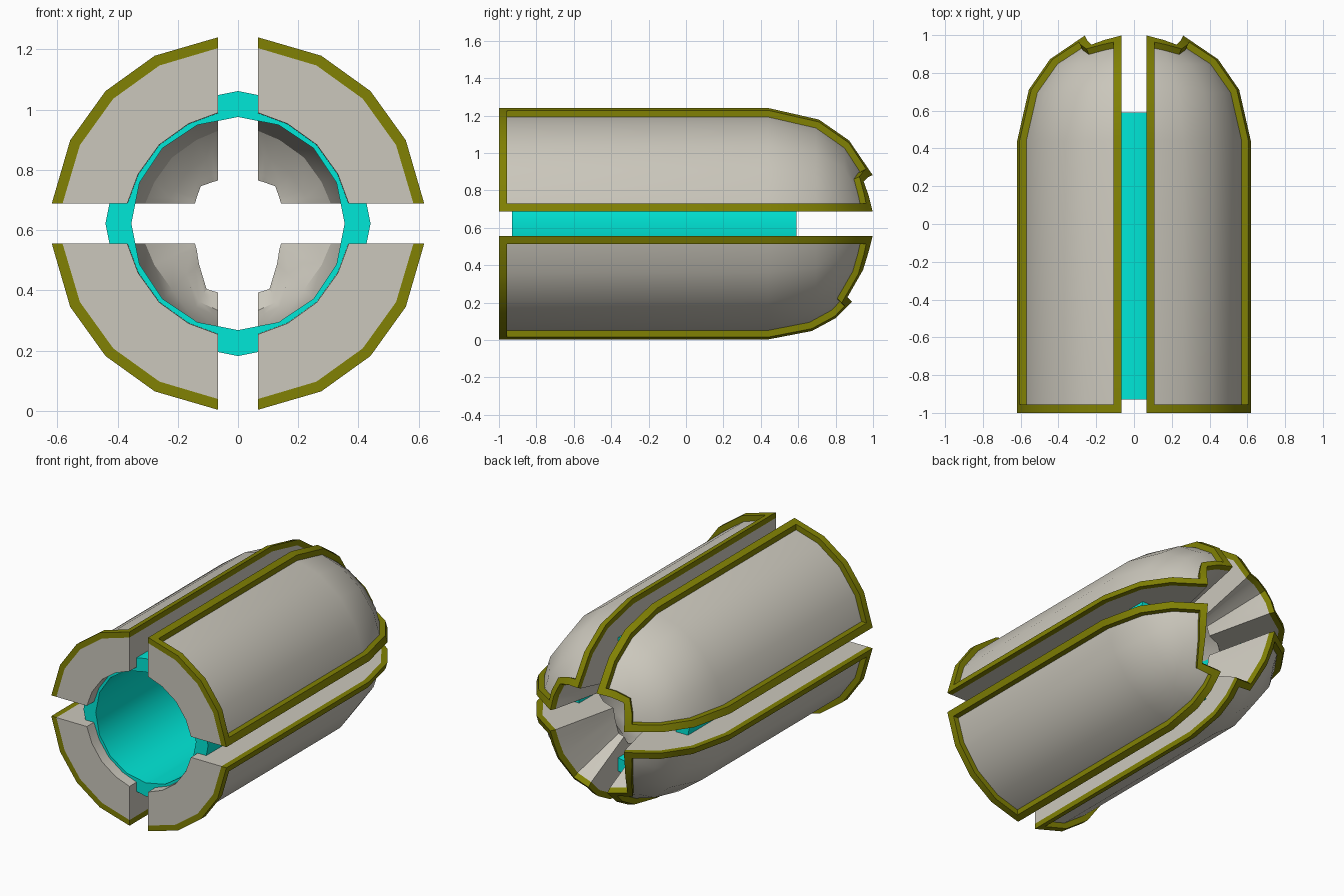
import bpy, bmesh, math
from mathutils import Vector

if "Cube" in bpy.data.objects:
    bpy.data.objects.remove(bpy.data.objects["Cube"])

R, ZC, Y0, SLOT = 0.622, 0.622, 0.44, 0.066
BORDER, DEPTH = 0.044, 0.036


def material(name, rgb):
    m = bpy.data.materials.new(name)
    m.diffuse_color = (*rgb, 1)
    m.use_nodes = True
    m.node_tree.nodes["Principled BSDF"].inputs["Base Color"].default_value = m.diffuse_color
    return m


GREY = material("warm grey", (0.60, 0.575, 0.505))
OLIVE = material("olive", (0.22, 0.22, 0.001))
CYAN = material("turquoise", (0.0, 0.82, 0.70))

ANGLES = [6.1, 26.4, 45, 63.6, 83.9]          # measured from the vertical slot
RIM_UPPER = [(.066, .998, .26), (.155, .975, .25), (.225, .95, .225),
             (.25, .975, .155), (.26, .998, .066)]
RIM_LOWER = [(.066, .888, .417), (.19, .862, .395), (.235, .947, .246),
             (.25, .975, .155), (.26, .998, .066)]
LAT_UPPER = [44] * 5
LAT_LOWER = [35, 35, 42, 44, 44]


def step(a, b, d):
    """Point on the line a-b at distance d from a."""
    return a + (b - a) * min(0.6, d / (b - a).length)


def layer(kind, rim, lats):
    """Grid of points of one skin: 0 frame, 1 recessed panel, 2 cavity."""
    s = 1 - DEPTH / R
    rows = []
    for k in range(5):
        row = []
        for i, ang in enumerate(ANGLES):
            a = math.radians(ang)
            low = lats[i] < 40
            lat = math.radians([0, 0, 22 if low else 25.8, lats[i], 0][k])
            r = R * math.cos(lat)
            y = -1 if k == 0 else Y0 + R * math.sin(lat)
            if kind == 2:
                r = [.37, .346, .31, .29 if low else .24, 0][k]
                y = [-1, .30, .43, .49, 0][k]
            p = Vector((r * math.sin(a), y, r * math.cos(a)))
            if k == 4:
                p = Vector(rim[i])
                if kind == 2:
                    p = Vector((p.x * .55, .53, p.z * .55))
            if kind == 1:
                p.x *= s
                p.z *= s
                if p.y > Y0:
                    p.y = Y0 + (p.y - Y0) * s
            if i == 0:
                p.x = SLOT
            if i == 4:
                p.z = SLOT
            row.append(p)
        d = BORDER if kind < 2 else BORDER * .5
        # border columns beside both slots
        row.insert(1, step(row[0], row[1], d))
        row.insert(-1, step(row[-1], row[-2], d))
        rows.append(row)
    # border rows at the open end and around the nose opening
    rows.insert(1, [step(a, b, BORDER) for a, b in zip(rows[0], rows[1])])
    rows.insert(-1, [step(a, b, d) for a, b in zip(rows[-1], rows[-2])])
    return rows


def quarter_shell(name, sx, sz, rim, lats):
    bm = bmesh.new()
    V = [[[bm.verts.new((p.x * sx, p.y, ZC + p.z * sz)) for p in row]
          for row in layer(kind, rim, lats)] for kind in range(3)]
    n, m = len(V[0]), len(V[0][0])

    def quad(a, b, c, d, mat):
        bm.faces.new((a, b, c, d)).material_index = mat

    # raised frame, recessed panel and cavity
    for j in range(n - 1):
        for i in range(m - 1):
            edge = j in (0, n - 2) or i in (0, m - 2)
            for L in (0 if edge else 1, 2):
                quad(V[L][j][i], V[L][j][i + 1], V[L][j + 1][i + 1], V[L][j + 1][i],
                     1 if L == 0 else 0)

    def walls(A, B, lo, rows_hi, cols_hi, mat):
        for j in (lo, rows_hi):
            for i in range(lo, cols_hi):
                quad(A[j][i], A[j][i + 1], B[j][i + 1], B[j][i], mat)
        for i in (lo, cols_hi):
            for j in range(lo, rows_hi):
                quad(A[j][i], A[j + 1][i], B[j + 1][i], B[j][i], mat)

    walls(V[0], V[1], 0, n - 1, m - 1, 1)      # outside of the frame
    walls(V[0], V[1], 1, n - 2, m - 2, 1)      # inside of the frame
    walls(V[1], V[2], 0, n - 1, m - 1, 0)      # thick body
    finish(bm, name, [GREY, OLIVE])


def finish(bm, name, mats):
    bmesh.ops.recalc_face_normals(bm, faces=bm.faces[:])
    me = bpy.data.meshes.new(name)
    bm.to_mesh(me)
    bm.free()
    for mt in mats:
        me.materials.append(mt)
    ob = bpy.data.objects.new(name, me)
    bpy.context.collection.objects.link(ob)
    bpy.ops.object.select_all(action='DESELECT')
    ob.select_set(True)
    bpy.context.view_layer.objects.active = ob
    bpy.ops.object.shade_smooth_by_angle(angle=math.radians(32))


# four quarter shells, the lower pair with a larger nose opening
for sx, side in ((1, "right"), (-1, "left")):
    quarter_shell("upper_shell_" + side, sx, 1, RIM_UPPER, LAT_UPPER)
    quarter_shell("lower_shell_" + side, sx, -1, RIM_LOWER, LAT_LOWER)

# inner tube
bm = bmesh.new()
SEG = 16
profile = [(0.44, -0.93), (0.44, 0.59), (0.354, 0.59), (0.354, -0.93)]
rings = [[bm.verts.new((r * math.cos(2 * math.pi * k / SEG), y,
                        ZC + r * math.sin(2 * math.pi * k / SEG)))
          for k in range(SEG)] for r, y in profile]
for q in range(4):
    a, b = rings[q], rings[(q + 1) % 4]
    for k in range(SEG):
        bm.faces.new((a[k], a[(k + 1) % SEG], b[(k + 1) % SEG], b[k]))
finish(bm, "inner_tube", [CYAN])
